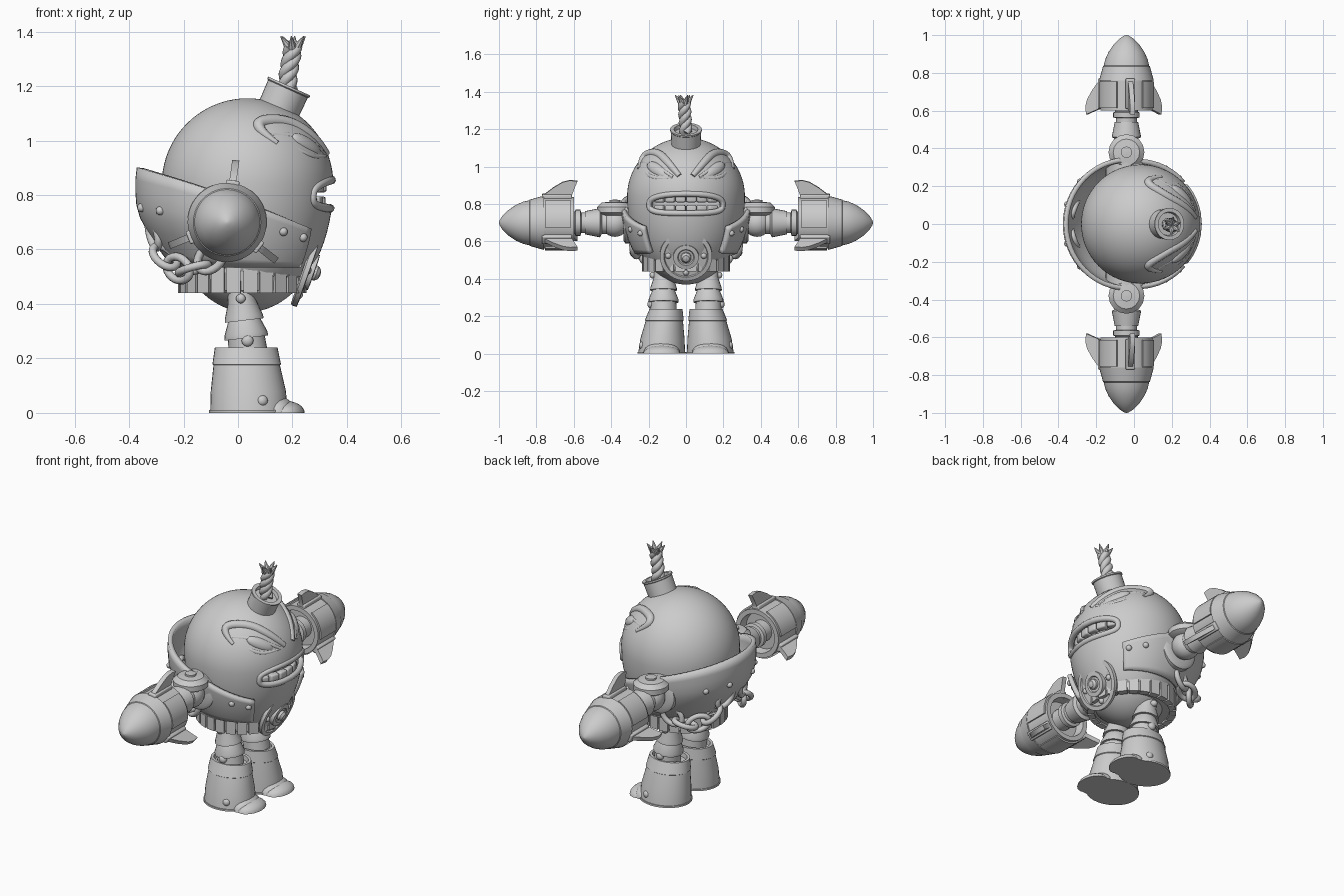
import bpy, bmesh
from math import sin, cos, pi, sqrt, radians
from mathutils import Matrix, Vector

cube = bpy.data.objects.get("Cube")
if cube:
    bpy.data.objects.remove(cube)

grey = bpy.data.materials.new("plain_grey")
grey.use_nodes = True
grey.diffuse_color = (0.6, 0.6, 0.6, 1)
grey.node_tree.nodes["Principled BSDF"].inputs["Base Color"].default_value = (0.6, 0.6, 0.6, 1)
meshes = []


def frame(loc, axis=(0, 0, 1)):
    return Matrix.Translation(loc) @ Vector(axis).to_track_quat('Z', 'Y').to_matrix().to_4x4()


def finish(name, bm, mat):
    bm.transform(mat)
    bmesh.ops.recalc_face_normals(bm, faces=bm.faces)
    me = bpy.data.meshes.new(name)
    bm.to_mesh(me)
    bm.free()
    me.materials.append(grey)
    ob = bpy.data.objects.new(name, me)
    bpy.context.collection.objects.link(ob)
    meshes.append(ob)
    return ob


def loft(name, rings, mat=Matrix(), segs=32):
    """Rings are (height, radius x, radius y, centre x, centre y)."""
    bm = bmesh.new()
    loops = [[bm.verts.new((cx + rx * cos(2 * pi * i / segs), cy + ry * sin(2 * pi * i / segs), h))
              for i in range(segs)] for h, rx, ry, cx, cy in rings]
    for a, b in zip(loops, loops[1:]):
        for i in range(segs):
            j = (i + 1) % segs
            bm.faces.new((a[i], a[j], b[j], b[i]))
    bm.faces.new(loops[0])
    bm.faces.new(loops[-1])
    return finish(name, bm, mat)


def lathe(name, profile, mat=Matrix(), segs=32):
    return loft(name, [(h, max(r, .002), max(r, .002), 0, 0) for r, h in profile], mat, segs)


def arc_block(name, r0, r1, h0, h1, a0, a1, mat, steps=4):
    bm = bmesh.new()
    rows = []
    for k in range(steps + 1):
        a = a0 + (a1 - a0) * k / steps
        rows.append([bm.verts.new((r * cos(a), r * sin(a), h))
                     for r, h in ((r0, h0), (r1, h0), (r1, h1), (r0, h1))])
    for a, b in zip(rows, rows[1:]):
        for i in range(4):
            bm.faces.new((a[i], a[(i + 1) % 4], b[(i + 1) % 4], b[i]))
    bm.faces.new(rows[0])
    bm.faces.new(rows[-1])
    return finish(name, bm, mat)


def prism(name, pts, thick, mat):
    bm = bmesh.new()
    face = bm.faces.new([bm.verts.new((x, -thick / 2, z)) for x, z in pts])
    new = bmesh.ops.extrude_face_region(bm, geom=[face])["geom"]
    bmesh.ops.translate(bm, vec=(0, thick, 0), verts=[v for v in new if isinstance(v, bmesh.types.BMVert)])
    return finish(name, bm, mat)


def box(name, size, mat, bevel=0.01):
    bm = bmesh.new()
    bmesh.ops.create_cube(bm, size=1)
    bm.transform(Matrix.Diagonal((*size, 1)))
    bmesh.ops.bevel(bm, geom=bm.edges[:], offset=bevel, segments=3, profile=.5, affect='EDGES')
    return finish(name, bm, mat)


def ball(name, loc, scale, rot=Matrix()):
    bm = bmesh.new()
    bmesh.ops.create_uvsphere(bm, u_segments=24, v_segments=14, radius=1)
    return finish(name, bm, Matrix.Translation(loc) @ rot @ Matrix.Diagonal((*scale, 1)))


def tube(name, pts, r, cyclic=False, taper=None, kind='POLY'):
    cu = bpy.data.curves.new(name, 'CURVE')
    cu.dimensions, cu.bevel_depth, cu.bevel_resolution, cu.use_fill_caps = '3D', r, 3, True
    sp = cu.splines.new(kind)
    sp.points.add(len(pts) - 1)
    for i, p in enumerate(pts):
        sp.points[i].co = (*p, 1)
        sp.points[i].radius = taper[i] if taper else 1
    sp.use_cyclic_u = cyclic
    if kind == 'NURBS':
        sp.order_u, sp.use_endpoint_u, sp.resolution_u = 3, True, 8
    cu.materials.append(grey)
    ob = bpy.data.objects.new(name, cu)
    bpy.context.collection.objects.link(ob)
    return ob


def rivet(name, loc, axis, r=.016):
    lathe(name, [(r, -.01), (r, .002), (r * .8, .009), (r * .4, .013), (0, .014)], frame(loc, axis), 12)


# Body: round top, longer tapering underside
CX, CZ, R, LOW = .035, .84, .315, .47


def body_r(z):
    d = (z - CZ) / (R if z > CZ else LOW)
    return R * sqrt(max(0, 1 - d * d))


def on_face(y, z, off=0):
    return (CX + sqrt(max(0, (body_r(z) + off) ** 2 - y * y)), y, z)


prof = []
for i in range(41):
    a = -pi / 2 + pi * i / 40
    prof.append((R * cos(a), CZ + (R if a > 0 else LOW) * sin(a)))
body = lathe("body", prof, Matrix.Translation((CX, 0, 0)), 64)

# Mouth opening, lips and teeth
cutter = box("mouth_cutter", (.3, .37, .095), Matrix.Translation((.36, 0, .802)), .035)
cutter.hide_render = True
cut = body.modifiers.new("mouth", 'BOOLEAN')
cut.operation, cut.object, cut.solver = 'DIFFERENCE', cutter, 'EXACT'
bpy.context.view_layer.objects.active = body
bpy.ops.object.modifier_apply(modifier="mouth")
meshes.remove(cutter)
bpy.data.objects.remove(cutter)
lip = []
for i in range(48):
    c, s = cos(2 * pi * i / 48), sin(2 * pi * i / 48)
    y = .195 * (1 if c > 0 else -1) * abs(c) ** .6
    z = .803 + .052 * (1 if s > 0 else -1) * abs(s) ** .5 - .35 * y * y * (s > 0)
    lip.append(on_face(y, z, -.006))
tube("lips", lip, .016, True)
for row, z in (("upper", .832), ("lower", .772)):
    for k in range(6):
        y = (k - 2.5) * .056
        x = on_face(y, z, -.045)[0]
        box(row + "_tooth", (.04, .054, .045),
            Matrix.Translation((x, y, z)) @ Matrix.Rotation(y / .27, 4, 'Z'), .009)

# Angry eyes with heavy lids and brows
for s in (1, -1):
    n = Vector(on_face(s * .15, .98)) - Vector((CX, 0, CZ))
    ball("eye", on_face(s * .152, .982, -.018), (.08, .034, .026),
         n.to_track_quat('Z', 'Y').to_matrix().to_4x4() @ Matrix.Rotation(s * .5, 4, 'Z'))
    for name, pts, r in (
            ("upper_lid", ((.24, 1.02), (.19, 1.022), (.13, .985), (.07, .945)), .014),
            ("lower_lid", ((.24, 1.02), (.22, .965), (.15, .93), (.07, .945)), .012),
            ("brow", ((.25, .99), (.235, 1.06), (.15, 1.08), (.085, 1.01), (.035, .95)), .024)):
        taper = [.4] + [1] * (len(pts) - 2) + [.6]
        tube(name, [on_face(s * y, z, -.004) for y, z in pts], r, False, taper, 'NURBS')

# Fuse cap, twisted fuse and frayed end
lathe("fuse_cap", [(0, -.1), (.078, -.1), (.08, -.012), (.085, -.008), (.085, 0), (.064, 0), (.06, -.02), (0, -.02)],
      frame((.188, 0, 1.2), (.41, 0, .91)))
a, b = Vector((.185, 0, 1.18)), Vector((.202, -.01, 1.345))
for k in range(3):
    pts = []
    for i in range(25):
        t = i / 24
        w = 2 * pi * (k / 3 + 1.3 * t)
        pts.append(a.lerp(b, t) + Vector((.017 * cos(w) - .012 * sin(pi * t) * (1 - t), .017 * sin(w), 0)))
    tube("fuse_strand", pts, .019)
for k in range(6):
    w = 2 * pi * k / 6 + .4
    lathe("frayed_end", [(.018, 0), (.013, .025), (0, .06)],
          frame(b + Vector((.012 * cos(w), .012 * sin(w), -.01)), (.7 * cos(w), .7 * sin(w), .9)), 8)

# Harness shell, flared at the back and open at the front


def shell(a, t):
    top = .785 - .39 * (CX + .33 * cos(a))
    z = .54 + t * (top - .54)
    r = body_r(z) + .02 + .065 * max(0, -cos(a)) * min(1, 1.8 * t)
    return Vector((CX + r * cos(a), r * sin(a), z))


bm = bmesh.new()
grid = [[bm.verts.new(shell(radians(44 + 272 * i / 56), j / 8)) for j in range(9)] for i in range(57)]
for p, q in zip(grid, grid[1:]):
    for j in range(8):
        bm.faces.new((p[j], q[j], q[j + 1], p[j + 1]))
harness = finish("harness_shell", bm, Matrix())
solid = harness.modifiers.new("thickness", 'SOLIDIFY')
solid.thickness, solid.offset = .025, 0
for s in (1, -1):
    for deg, t in ((50, .7), (66, .7), (145, .6), (165, .6)):
        w = s * radians(deg)
        rivet("harness_rivet", shell(w, t) + Vector((cos(w), sin(w), 0)) * .012, (cos(w), sin(w), 0))

# Segmented belt
belt = Matrix.Translation((.015, 0, 0))
lathe("belt_core", [(.2, .45), (.222, .45), (.23, .53), (.2, .53)], belt)
for k in range(24):
    w = 2 * pi * k / 24
    arc_block("belt_block", .2, .236, .44, .54, w + .02, w + .24, belt, 1)

# Round front medallion with boss and rivets
med = frame((.25, 0, .525), (.94, 0, -.33))
lathe("medallion", [(0, -.012), (.135, -.012), (.14, -.006), (.14, .012), (.118, .014), (.114, .006), (0, .006)], med, 40)
lathe("medallion_plate", [(.068, 0), (.068, .03), (.045, .032), (.04, .026), (0, .026)], med, 24)
lathe("medallion_boss", [(.028, 0), (.028, .04), (.018, .052), (0, .056)], med, 16)
for k in range(4):
    w = k * pi / 2
    rivet("medallion_rivet", med @ Vector((.095 * cos(w), .095 * sin(w), .006)), (.94, 0, -.33))

for s in (1, -1):
    # Chain swags at the back
    p0, p1, p2 = Vector((-.31, s * .08, .66)), Vector((-.235, s * .225, .445)), Vector((-.1, s * .27, .57))
    for k in range(5):
        t = k / 4
        c = p0 * (1 - t) ** 2 + p1 * 2 * t * (1 - t) + p2 * t * t
        d = ((p1 - p0) * (1 - t) + (p2 - p1) * t).normalized()
        side = d.cross(Vector((c.x - CX, c.y, 0))).normalized()
        if k % 2:
            side = d.cross(side)
        tube("chain_link", [c + d * .06 * cos(pi * i / 10) + side * .042 * sin(pi * i / 10) for i in range(20)],
             .015, True)

    # Shoulder and arm, turned around the sideways axis
    arm = Matrix(((1, 0, 0, -.04), (0, 0, s, 0), (0, 1, 0, .7), (0, 0, 0, 1)))
    lathe("shoulder_flange", [(.11, .22), (.11, .325), (.095, .335), (.05, .335)], arm)
    lathe("arm", [(.06, .3), (.06, .45), (.078, .46), (.062, .54), (.055, .54), (.055, .56), (.07, .565),
                  (.07, .59), (.06, .595), (.06, .68)], arm, 24)
    ball("shoulder_ball", (-.04, s * .38, .7), (.075, .075, .075))
    lathe("shoulder_pad", [(.07, .74), (.095, .755), (.095, .785), (.07, .808), (.03, .812), (.03, .822), (0, .824)],
          Matrix.Translation((-.04, s * .38, 0)), 16)

    # Rocket fist: hollow rear, raised panels, pointed nose, three fins
    lathe("rocket", [(0, .65), (.105, .65), (.112, .6), (.138, .6), (.138, .76), (.145, .76), (.124, .835),
                     (.12, .838), (.113, .87), (.095, .91), (.068, .95), (.035, .983), (.012, .997), (0, 1)], arm, 40)
    for k in range(3):
        w = radians(82 + 120 * k)
        prism("rocket_fin", [(.11, .61), (.15, .61), (.19, .595), (.225, .58), (.23, .62), (.22, .66),
                             (.19, .71), (.155, .755), (.11, .77)], .026, arm @ Matrix.Rotation(w, 4, 'Z'))
        arc_block("rocket_panel", .12, .147, .615, .755, w + .5, w + 1.6, arm, 8)
        box("rocket_fin_base", (.03, .05, .16), arm @ Matrix.Rotation(w, 4, 'Z') @ Matrix.Translation((.14, 0, .69)), .006)

    # Leg sections and ankle bolt
    leg = frame((.035, s * .12, .24), (-.12, 0, 1))
    lathe("upper_leg", [(.05, .22), (.052, .17), (.07, .115), (.072, .1), (.06, .1), (.062, .095), (.08, .05),
                        (.08, .035), (.068, .035), (.072, -.02)], leg, 24)
    rivet("ankle_bolt", (.035, s * .192, .265), (0, s, 0), .022)
    rivet("hip_bolt", (.01, s * .18, .42), (0, s, 0), .018)

    # Boot with collar, sole, rivet and layered toe
    loft("boot", [(.008, .142, .125, .04, s * .13), (.08, .138, .118, .038, s * .126), (.175, .122, .1, .032, s * .116),
                  (.178, .126, .104, .032, s * .116), (.24, .115, .088, .03, s * .107), (.24, .1, .073, .03, s * .107),
                  (.215, .095, .07, .03, s * .107)], segs=36)
    loft("boot_sole", [(0, .147, .13, .04, s * .13), (.01, .147, .13, .04, s * .13)], segs=36)
    rivet("boot_rivet", (.09, s * .236, .045), (.3, s, .1), .02)
    for name, x, rx, h in (("toe_cap", .175, .07, .044), ("toe_band", .145, .065, .062)):
        loft(name, [(h * sin(k * pi / 12), rx * max(.02, cos(k * pi / 12)), .1 * max(.02, cos(k * pi / 12)), x, s * .13)
                    for k in range(7)], segs=24)

# Smooth shading with sharp edges kept
bpy.ops.object.select_all(action='DESELECT')
for ob in meshes:
    ob.select_set(True)
bpy.context.view_layer.objects.active = meshes[0]
bpy.ops.object.shade_smooth_by_angle(angle=radians(35))
